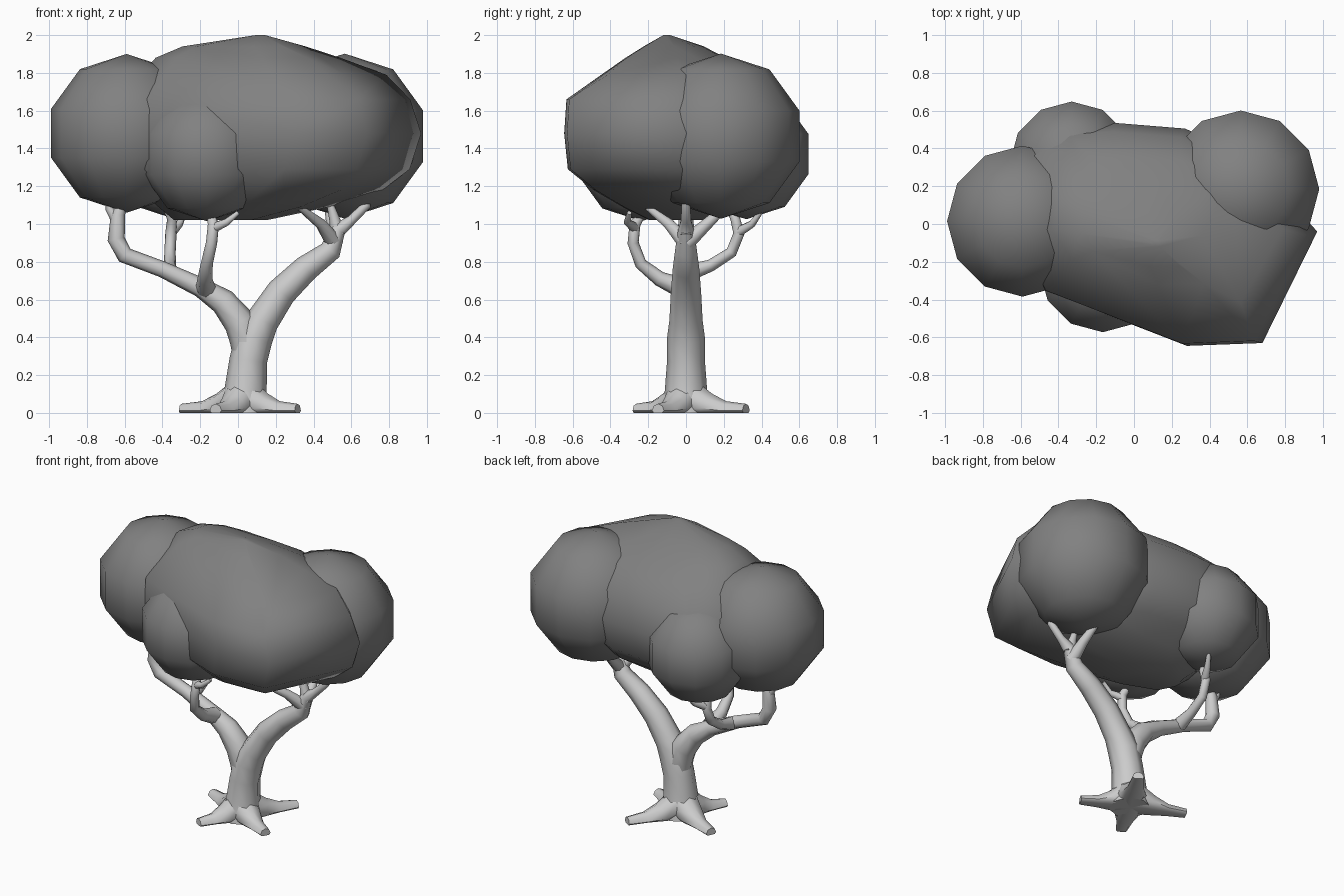
import bpy, bmesh
from math import radians

if "Cube" in bpy.data.objects:
    bpy.data.objects.remove(bpy.data.objects["Cube"])

leaf = bpy.data.materials.new("dark_leaf")
leaf.diffuse_color = (.22, .22, .22, 1)
leaf.use_nodes = True
leaf.node_tree.nodes["Principled BSDF"].inputs["Base Color"].default_value = leaf.diffuse_color


def smooth(ob, angle):
    bpy.ops.object.select_all(action='DESELECT')
    ob.select_set(True)
    bpy.context.view_layer.objects.active = ob
    bpy.ops.object.shade_smooth_by_angle(angle=radians(angle))


def limb(name, *pts):
    """Tapered eight-sided tube through (x, y, z, radius) points."""
    cu = bpy.data.curves.new(name, 'CURVE')
    cu.dimensions = '3D'
    cu.bevel_depth = 1.0
    cu.bevel_resolution = 2
    cu.use_fill_caps = True
    sp = cu.splines.new('POLY')
    sp.points.add(len(pts) - 1)
    for p, (x, y, z, r) in zip(sp.points, pts):
        p.co = (x, y, z, 1)
        p.radius = r
    ob = bpy.data.objects.new(name, cu)
    bpy.context.collection.objects.link(ob)
    bpy.ops.object.select_all(action='DESELECT')
    ob.select_set(True)
    bpy.context.view_layer.objects.active = ob
    bpy.ops.object.convert(target='MESH')
    ob = bpy.context.object
    for v in ob.data.vertices:          # flatten anything below the ground
        v.co.z = max(v.co.z, 0)
    smooth(ob, 60)
    return ob


# Trunk flowing into the right bough, and the left bough
limb("trunk_and_right_bough", (.035, 0, 0, .13), (.04, 0, .12, .112), (.055, 0, .28, .1),
     (.085, 0, .4, .1), (.13, 0, .49, .088), (.23, 0, .64, .08),
     (.36, 0, .765, .07), (.49, 0, .86, .058), (.53, 0, .97, .042),
     (.6, 0, 1.02, .026), (.68, 0, 1.1, .024), (.7, 0, 1.19, .012))
limb("left_bough", (.05, 0, .28, .075), (.045, 0, .38, .087), (.01, 0, .48, .085),
     (-.08, 0, .59, .07), (-.2, 0, .665, .052), (-.4, 0, .76, .043), (-.6, 0, .835, .045),
     (-.645, 0, .92, .046), (-.635, 0, 1.05, .038), (-.61, 0, 1.15, .02))

# Side branches reaching the small front and back leaf clumps
limb("front_branch", (-.17, -.02, .66, .055), (-.175, -.14, .71, .04),
     (-.165, -.24, .79, .032), (-.14, -.28, .9, .03), (-.13, -.27, 1.0, .03),
     (-.16, -.21, 1.09, .015))
limb("back_branch", (-.36, .02, .745, .045), (-.36, .13, .78, .032),
     (-.36, .24, .85, .03), (-.355, .28, .95, .03), (-.35, .26, 1.03, .026),
     (-.39, .22, 1.1, .015))

# Twigs
limb("front_twig", (-.13, -.27, .98, .028), (-.06, -.31, 1.01, .02), (.0, -.3, 1.06, .012))
limb("back_twig", (-.35, .28, .96, .028), (-.31, .35, 1.0, .02), (-.28, .4, 1.07, .012))
limb("left_twig", (-.64, 0, 1.02, .032), (-.68, 0, 1.08, .022), (-.69, 0, 1.15, .012))
limb("bough_twig_front", (.51, 0, .9, .045), (.44, -.09, 1.0, .03), (.31, -.22, 1.1, .015))
limb("bough_twig_back", (.51, 0, .9, .045), (.5, .1, .99, .032), (.47, .24, 1.12, .017))
limb("bough_twig_up", (.53, 0, .94, .04), (.51, 0, 1.03, .028), (.48, 0, 1.13, .015))

# Roots
for i, (x, y) in enumerate([(.30, -.14), (-.11, -.25), (.22, .30), (-.28, .14)]):
    def at(t, z, r):
        return (.03 + (x - .03) * t, y * t, z, r)
    limb(f"root_{i + 1}", at(.1, .07, .1), at(.4, .025, .08),
         at(.7, .012, .05), at(1.06, .012, .036))

# Round leaf clumps
for name, co, r in [("left_clump", (-.59, .015, 1.48), .42),
                    ("right_clump", (.565, .185, 1.465), .437),
                    ("front_clump", (-.165, -.235, 1.37), .355),
                    ("back_clump", (-.33, .32, 1.37), .345)]:
    bpy.ops.mesh.primitive_uv_sphere_add(segments=12, ring_count=5, radius=r, location=co)
    ob = bpy.context.object
    ob.name = name
    ob.data.materials.append(leaf)
    smooth(ob, 80)

# Large central crown: one outline scaled through several heights, then hulled
outline = [(-.58, .38), (-.35, .52), (-.1, .535), (.27, .505), (.62, .35), (.97, -.04),
           (.68, -.63), (.28, -.645), (.02, -.48), (-.48, -.35), (-.66, 0)]
# height, x scale, x shift, y scale, y shift
levels = [(1.02, .3, -.28, .3, 0), (1.09, .52, -.12, .52, 0), (1.18, .76, -.02, .76, 0),
          (1.29, .96, -.03, .97, 0), (1.48, 1, 0, 1, 0), (1.66, .95, -.02, .95, -.02),
          (1.79, .76, 0, .66, 0), (1.88, .6, -.12, .45, -.03),
          (1.94, .4, -.15, .27, -.05), (2.0, .03, -.08, .03, -.1)]
bm = bmesh.new()
for z, sx, dx, sy, dy in levels:
    for x, y in outline:
        bm.verts.new((.2 + (x - .2) * sx + dx, y * sy + dy, z))
bmesh.ops.convex_hull(bm, input=bm.verts)
loose = [v for v in bm.verts if not v.link_faces]
bmesh.ops.delete(bm, geom=loose, context='VERTS')
bmesh.ops.recalc_face_normals(bm, faces=bm.faces)
me = bpy.data.meshes.new("central_crown")
bm.to_mesh(me)
bm.free()
me.materials.append(leaf)
crown = bpy.data.objects.new("central_crown", me)
bpy.context.collection.objects.link(crown)
smooth(crown, 80)
